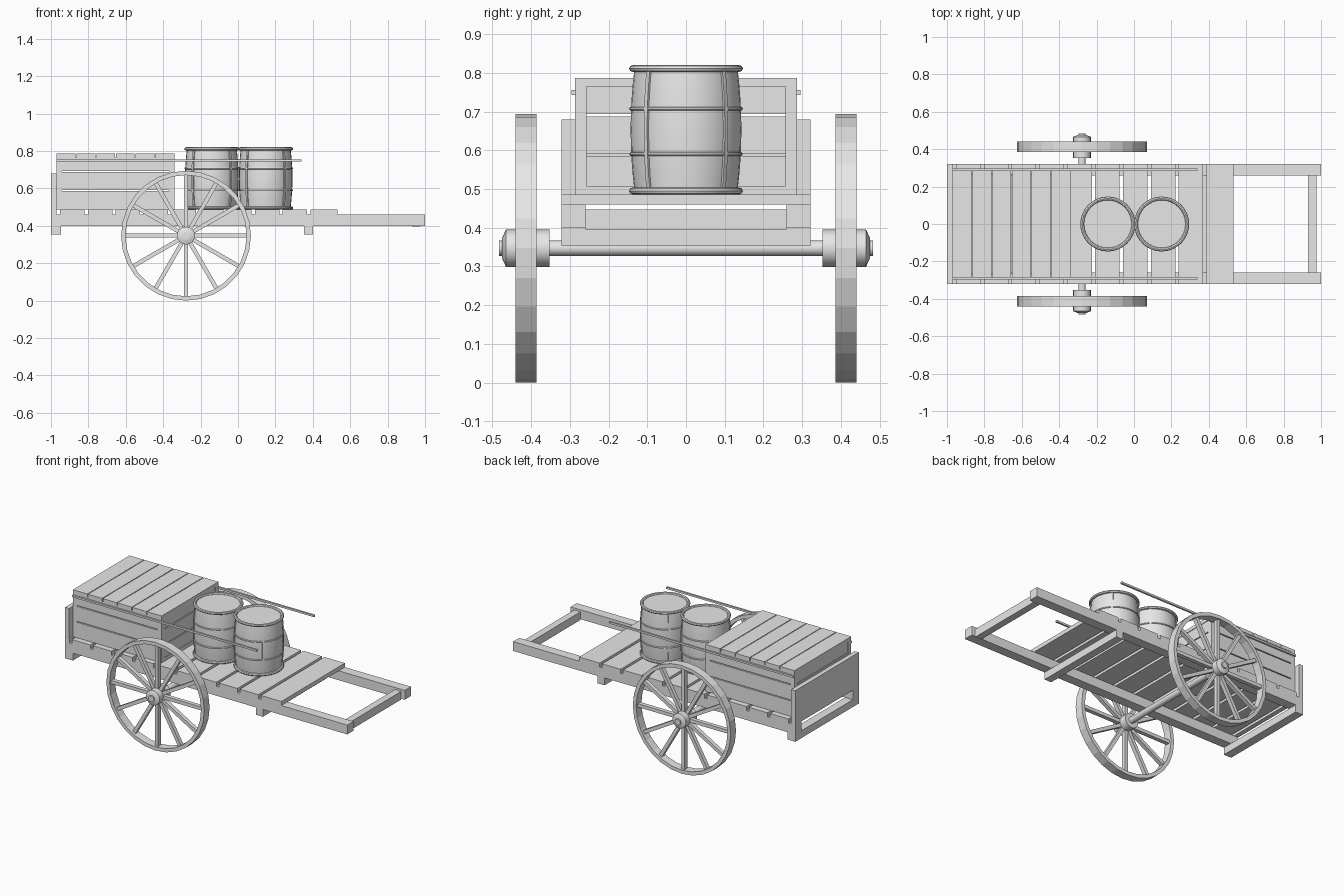
import bpy, bmesh, math
from mathutils import Matrix, Vector

if "Cube" in bpy.data.objects:
    bpy.data.objects.remove(bpy.data.objects["Cube"])

wood = bpy.data.materials.new("plain grey")
wood.diffuse_color = (0.8, 0.8, 0.8, 1)
wood.use_nodes = True
wood.node_tree.nodes["Principled BSDF"].inputs["Base Color"].default_value = wood.diffuse_color


def finish(name, bm, smooth=False):
    bmesh.ops.recalc_face_normals(bm, faces=bm.faces)
    me = bpy.data.meshes.new(name)
    bm.to_mesh(me)
    bm.free()
    me.materials.append(wood)
    ob = bpy.data.objects.new(name, me)
    bpy.context.collection.objects.link(ob)
    if smooth:
        bpy.ops.object.select_all(action='DESELECT')
        ob.select_set(True)
        bpy.context.view_layer.objects.active = ob
        bpy.ops.object.shade_smooth_by_angle(angle=math.radians(35))
    return ob


def add_box(bm, x0, x1, y0, y1, z0, z1, matrix=Matrix()):
    size = Matrix.Diagonal((x1 - x0, y1 - y0, z1 - z0, 1))
    mid = Matrix.Translation(((x0 + x1) / 2, (y0 + y1) / 2, (z0 + z1) / 2))
    bmesh.ops.create_cube(bm, size=1, matrix=matrix @ mid @ size)


def box(name, *dims):
    bm = bmesh.new()
    add_box(bm, *dims)
    return finish(name, bm)


def add_lathe(bm, profile, sides, matrix=Matrix(), closed=False):
    """Turn (radius, height) points around z; open profiles get end caps."""
    rings = []
    for r, h in profile:
        rings.append([bm.verts.new(matrix @ Vector((
            r * math.cos(math.tau * i / sides), r * math.sin(math.tau * i / sides), h)))
            for i in range(sides)])
    pairs = list(zip(rings, rings[1:]))
    if closed:
        pairs.append((rings[-1], rings[0]))
    else:
        bm.faces.new(rings[0])
        bm.faces.new(rings[-1])
    for a, b in pairs:
        for i in range(sides):
            j = (i + 1) % sides
            bm.faces.new((a[i], a[j], b[j], b[i]))


# Frame: two long shafts with cross pieces
for side, s in (("left", 1), ("right", -1)):
    y0, y1 = sorted((s * 0.26, s * 0.322))
    box("shaft_" + side, -1, 1, y0, y1, 0.40, 0.46)
box("handle_bar", 0.93, 0.975, -0.26, 0.26, 0.395, 0.447)
box("rear_cross_beam", -1, -0.945, -0.322, 0.322, 0.353, 0.40)
box("front_cross_beam", 0.352, 0.402, -0.322, 0.322, 0.353, 0.40)

# Deck planks with open gaps
bm = bmesh.new()
add_box(bm, -1, -0.97, -0.322, 0.322, 0.46, 0.486)
for k in range(10):
    x = -0.952 + k * 0.1488
    add_box(bm, x, x + 0.131 + (0.014 if k == 9 else 0), -0.322, 0.322, 0.46, 0.486)
finish("deck_planks", bm)

# Tail board behind the chest
box("tail_board", -1, -0.971, -0.322, 0.322, 0.486, 0.68)

# Chest: corner posts, three planks per wall, six lid planks
X0, X1, Y, Z0, Z1 = -0.97, -0.34, 0.287, 0.486, 0.787
T = 0.03
bm = bmesh.new()
for x in (X0, X1 - T):
    for y in (-Y, Y - T):
        add_box(bm, x, x + T, y, y + T, Z0, Z1)
finish("chest_posts", bm)

bm = bmesh.new()
for z0, z1 in ((Z0, 0.585), (0.591, 0.687), (0.693, 0.765)):
    for s in (-1, 1):
        y0, y1 = sorted((s * (Y - 0.022), s * (Y - 0.002)))
        add_box(bm, X0 + T, X1 - T, y0, y1, z0, z1)
    for x in (X0 + 0.004, X1 - 0.024):
        add_box(bm, x, x + 0.02, -Y + T, Y - T, z0, z1)
finish("chest_walls", bm)
box("chest_sill", X1 - 0.02, X1, -Y + T, Y - T, Z0, 0.508)

bm = bmesh.new()
pitch = (X1 - X0) / 6
for k in range(6):
    x0, x1 = X0 + k * pitch, X0 + (k + 1) * pitch
    x0 += 0.0025 if k else 0
    x1 -= 0.0025 if k < 5 else 0
    yy = Y - T if k in (0, 5) else Y
    add_box(bm, x0, x1, -yy, yy, 0.765, Z1)
    if k in (0, 5):  # end planks notch around the posts
        n0, n1 = (X0 + T, x1) if k == 0 else (x0, X1 - T)
        for s in (-1, 1):
            y0, y1 = sorted((s * yy, s * Y))
            add_box(bm, n0, n1, y0, y1, 0.765, Z1)
finish("chest_lid", bm)

# Thin side rails
for side, s in (("left", 1), ("right", -1)):
    y0, y1 = sorted((s * 0.284, s * 0.296))
    box("side_rail_" + side, -0.97, 0.34, y0, y1, 0.743, 0.755)

# Barrels with bulging body, rims, hoops and upright straps
H0, H1 = 0.486, 0.82


def bulge(z):
    t = (z - (H0 + H1) / 2) / ((H1 - H0) / 2)
    return 0.143 - 0.011 * t * t


def ring(bm, r, z, wide, tall, at):
    section = [(r + wide * math.cos(a), z + tall * math.sin(a))
               for a in (math.tau * i / 8 for i in range(8))]
    add_lathe(bm, section, 32, at, closed=True)


heights = [H0 + 0.005 + (H1 - H0 - 0.015) * i / 8 for i in range(9)]
for name, cx in (("rear", -0.14), ("front", 0.148)):
    at = Matrix.Translation((cx, 0, 0))
    bm = bmesh.new()
    add_lathe(bm, [(bulge(z), z) for z in heights], 32, at)
    finish("barrel_body_" + name, bm, True)
    bm = bmesh.new()
    for z in (H0 + 0.009, H1 - 0.009):
        ring(bm, 0.137, z, 0.010, 0.009, at)
    for z in (0.59, 0.707):
        ring(bm, bulge(z), z, 0.005, 0.005, at)
    finish("barrel_hoops_" + name, bm, True)
    bm = bmesh.new()
    for q in range(4):
        m = at @ Matrix.Rotation(math.radians(45 + 90 * q), 4, 'Z')
        loops = []
        for z in heights:
            r = bulge(z)
            loops.append([bm.verts.new(m @ Vector((r + dr, y, z))) for dr, y in
                          ((-0.004, -0.006), (0.005, -0.006), (0.005, 0.006), (-0.004, 0.006))])
        for a, b in zip(loops, loops[1:]):
            for i in range(4):
                bm.faces.new((a[i], a[(i + 1) % 4], b[(i + 1) % 4], b[i]))
        bm.faces.new(loops[0])
        bm.faces.new(loops[-1])
    finish("barrel_straps_" + name, bm)

# Axle and wheels
WX, WZ, R = -0.278, 0.347, 0.347
along_y = Matrix.Translation((WX, 0, WZ)) @ Matrix.Rotation(-math.pi / 2, 4, 'X')
bm = bmesh.new()
add_lathe(bm, [(0.02, -0.483), (0.02, 0.483)], 16, along_y)
finish("axle", bm, True)

for side, s in (("left", 1), ("right", -1)):
    at = Matrix.Translation((WX, s * 0.413, WZ)) @ Matrix.Rotation(-s * math.pi / 2, 4, 'X')
    bm = bmesh.new()
    add_lathe(bm, [(R, -0.027), (R, 0.027), (R - 0.023, 0.027), (R - 0.023, -0.027)],
              28, at, closed=True)
    finish("wheel_rim_" + side, bm)
    bm = bmesh.new()
    for k in range(12):
        m = at @ Matrix.Rotation(math.tau * k / 12, 4, 'Z')
        add_box(bm, 0.03, R - 0.018, -0.011, 0.011, -0.013, 0.013, m)
    finish("wheel_spokes_" + side, bm)
    bm = bmesh.new()
    add_lathe(bm, [(0.048, -0.061), (0.048, 0.052), (0.026, 0.062)], 16, at)
    finish("wheel_hub_" + side, bm, True)
